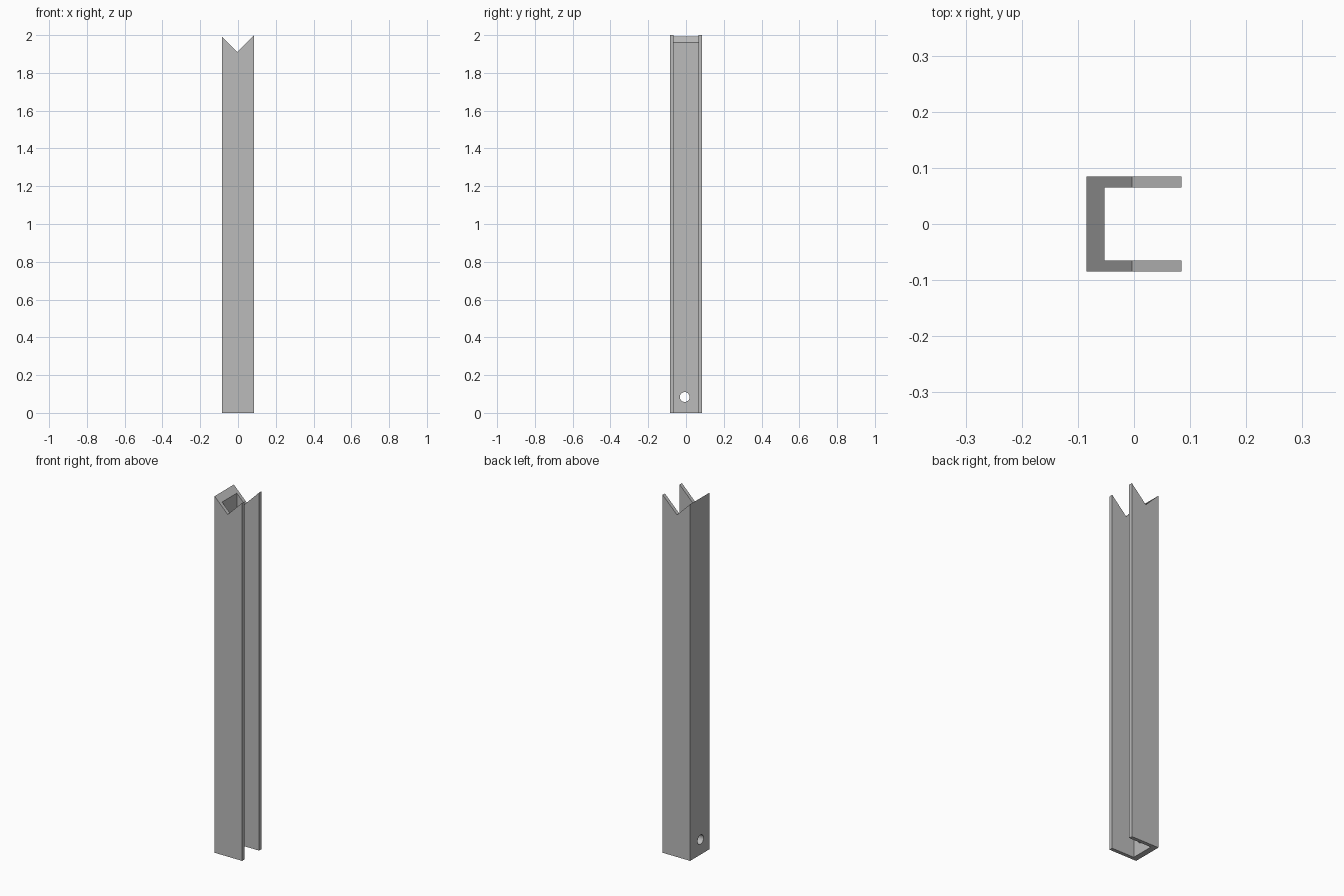
import bpy
import bmesh
from mathutils import Matrix, Vector

cube = bpy.data.objects.get("Cube")
if cube:
    bpy.data.objects.remove(cube, do_unlink=True)

HALF = 0.085       # half of the outer width and depth
WEB_X = -0.053     # inner face of the web
FLANGE_Y = 0.065   # inner face of the flanges
NOTCH_X = -0.004   # bottom of the V notch
HEIGHT = 2.0

grey = bpy.data.materials.new("plain grey")
grey.use_nodes = True
colour = (0.5, 0.5, 0.5, 1)
grey.diffuse_color = colour
grey.node_tree.nodes["Principled BSDF"].inputs["Base Color"].default_value = colour


def add_object(name, bm):
    bmesh.ops.recalc_face_normals(bm, faces=bm.faces[:])
    mesh = bpy.data.meshes.new(name)
    bm.to_mesh(mesh)
    bm.free()
    mesh.materials.append(grey)
    obj = bpy.data.objects.new(name, mesh)
    bpy.context.collection.objects.link(obj)
    return obj


def prism(name, outline, direction):
    """Extrude a closed outline along a direction."""
    bm = bmesh.new()
    face = bm.faces.new([bm.verts.new(p) for p in outline])
    extruded = bmesh.ops.extrude_face_region(bm, geom=[face])
    moved = [v for v in extruded["geom"] if isinstance(v, bmesh.types.BMVert)]
    bmesh.ops.translate(bm, verts=moved, vec=Vector(direction))
    return add_object(name, bm)


def cut(target, cutter):
    mod = target.modifiers.new(cutter.name, 'BOOLEAN')
    mod.operation = 'DIFFERENCE'
    mod.solver = 'EXACT'
    mod.object = cutter
    bpy.context.view_layer.objects.active = target
    bpy.ops.object.modifier_apply(modifier=mod.name)
    bpy.data.objects.remove(cutter, do_unlink=True)


# U channel, open towards +x
half_profile = [(HALF, FLANGE_Y), (HALF, HALF), (-HALF, HALF),
                (-HALF, -HALF), (HALF, -HALF), (HALF, -FLANGE_Y),
                (WEB_X, -FLANGE_Y), (WEB_X, FLANGE_Y)]
channel = prism("channel_post", [(x, y, 0) for x, y in half_profile], (0, 0, HEIGHT))

# Right-angled V notch across the top
depth = HALF - NOTCH_X
reach = 0.2
bottom = HEIGHT - depth
notch = prism("notch_cutter",
              [(NOTCH_X, -reach, bottom),
               (NOTCH_X + reach, -reach, bottom + reach),
               (NOTCH_X - reach, -reach, bottom + reach)],
              (0, 2 * reach, 0))
notch.hide_render = True
cut(channel, notch)

# Round bolt hole through the foot of the web
bm = bmesh.new()
bmesh.ops.create_cone(bm, cap_ends=True, segments=32, radius1=0.026, radius2=0.026,
                      depth=0.1,
                      matrix=Matrix.Translation((-0.07, -0.007, 0.084))
                      @ Matrix.Rotation(1.5708, 4, 'Y'))
hole = add_object("hole_cutter", bm)
hole.hide_render = True
cut(channel, hole)

# Smooth hole wall, crisp edges everywhere else
bpy.ops.object.select_all(action='DESELECT')
channel.select_set(True)
bpy.context.view_layer.objects.active = channel
bpy.ops.object.shade_smooth_by_angle(angle=0.5)
